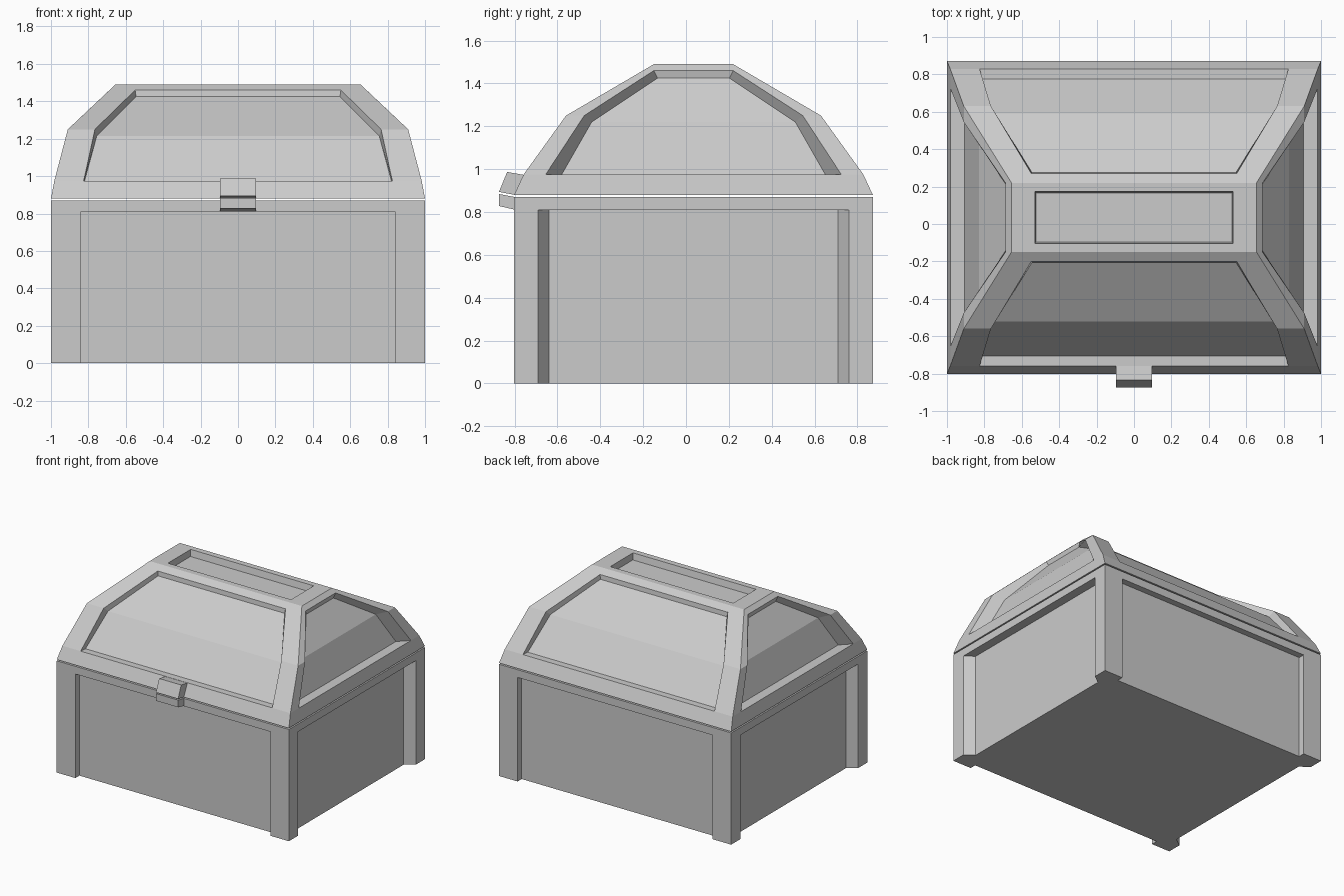
import bpy
import bmesh

if "Cube" in bpy.data.objects:
    bpy.data.objects.remove(bpy.data.objects["Cube"])

CY = 0.035  # chest centre in y; the latch sticks out at the front

grey = bpy.data.materials.new("plain_grey")
grey.use_nodes = True
grey.diffuse_color = (0.6, 0.6, 0.6, 1)
grey.node_tree.nodes["Principled BSDF"].inputs["Base Color"].default_value = (0.6, 0.6, 0.6, 1)


def finish(name, bm, y=0.0):
    bmesh.ops.remove_doubles(bm, verts=bm.verts, dist=0.0005)
    bmesh.ops.recalc_face_normals(bm, faces=bm.faces)
    mesh = bpy.data.meshes.new(name)
    bm.to_mesh(mesh)
    bm.free()
    mesh.materials.append(grey)
    obj = bpy.data.objects.new(name, mesh)
    obj.location.y = y
    bpy.context.collection.objects.link(obj)
    return obj


def prism(name, points, offset, y=0.0):
    """Closed prism: a polygon swept along an offset vector."""
    bm = bmesh.new()
    face = bm.faces.new([bm.verts.new(p) for p in points])
    out = bmesh.ops.extrude_face_region(bm, geom=[face], use_keep_orig=True)
    verts = [g for g in out["geom"] if isinstance(g, bmesh.types.BMVert)]
    bmesh.ops.translate(bm, verts=verts, vec=offset)
    return finish(name, bm, y)


# Body: recessed walls between corner posts, under a plain rim
corner = [(0.93, 0.675), (1, 0.725), (1, 0.837), (0.84, 0.837), (0.84, 0.787)]
plan = []
for sx, sy in ((1, 1), (-1, 1), (-1, -1), (1, -1)):
    pts = [(sx * x, sy * y, 0) for x, y in corner]
    plan += pts if sx * sy > 0 else pts[::-1]
prism("body_walls_and_posts", plan, (0, 0, 0.81), CY)
rim = [(-1, -0.837, 0.81), (1, -0.837, 0.81), (1, 0.837, 0.81), (-1, 0.837, 0.81)]
prism("body_rim", rim, (0, 0, 0.06), CY)

# Lid: stacked rectangles (half width, half depth, height)
rings = [(1, 0.837, 0.88), (0.982, 0.793, 0.975), (0.91, 0.595, 1.25), (0.655, 0.185, 1.49)]
# Recess edge and recess floor as (half length, outward distance, height)
long_edge = [(0.825, 0.793, 0.975), (0.765, 0.595, 1.25), (0.55, 0.236, 1.46)]
long_floor = [(0.82, 0.74, 0.975), (0.755, 0.555, 1.215), (0.545, 0.24, 1.425)]
end_edge = [(0.69, 0.982, 0.975), (0.51, 0.91, 1.25), (0.185, 0.687, 1.46)]
end_floor = [(0.615, 0.905, 0.975), (0.475, 0.83, 1.22), (0.168, 0.68, 1.425)]

lid = bmesh.new()


def quad(*pts):
    lid.faces.new([lid.verts.new(p) for p in pts])


def lid_side(ring, edge, floor, place):
    """One sloping side of the lid with its inset panel."""
    def both(points):
        return ([place(-u, v, z) for u, v, z in points],
                [place(u, v, z) for u, v, z in points])
    (rl, rr), (el, er), (fl, fr) = both(ring), both(edge), both(floor)
    quad(rl[0], rr[0], rr[1], er[0], el[0], rl[1])   # lower band
    quad(rl[3], rr[3], er[2], el[2])                 # top band
    for r, e, f in ((rl, el, fl), (rr, er, fr)):
        for i in range(2):
            quad(r[i + 1], e[i], e[i + 1], r[i + 2])  # frame
            quad(e[i], f[i], f[i + 1], e[i + 1])      # recess wall
    for i in (0, 2):
        quad(el[i], er[i], fr[i], fl[i])             # ledge and upper wall
    for i in range(2):
        quad(fl[i], fr[i], fr[i + 1], fl[i + 1])     # panel floor


long_ring = rings
end_ring = [(y, x, z) for x, y, z in rings]
for s in (-1, 1):
    lid_side(long_ring, long_edge, long_floor, lambda u, v, z: (u, s * v, z))
    lid_side(end_ring, end_edge, end_floor, lambda u, v, z: (s * v, u, z))


def rect(hx, hy, z):
    return [(-hx, -hy, z), (hx, -hy, z), (hx, hy, z), (-hx, hy, z)]


# Lid top with a shallow sunken panel, and the underside
levels = [rect(0.655, 0.185, 1.49), rect(0.53, 0.14, 1.49), rect(0.525, 0.13, 1.44)]
for a, b in zip(levels, levels[1:]):
    for i in range(4):
        j = (i + 1) % 4
        quad(a[i], a[j], b[j], b[i])
quad(*levels[-1])
quad(*rect(1, 0.837, 0.88))
finish("lid", lid, CY)

# Latch: one block on the lid, one on the body
HALF = 0.095
upper = [(-0.835, 0.987), (-0.873, 0.894), (-0.80, 0.88), (-0.75, 0.972)]
lower = [(-0.873, 0.884), (-0.873, 0.828), (-0.80, 0.811), (-0.80, 0.87)]
for name, profile in (("latch_upper", upper), ("latch_lower", lower)):
    prism(name, [(-HALF, y, z) for y, z in profile], (2 * HALF, 0, 0))
